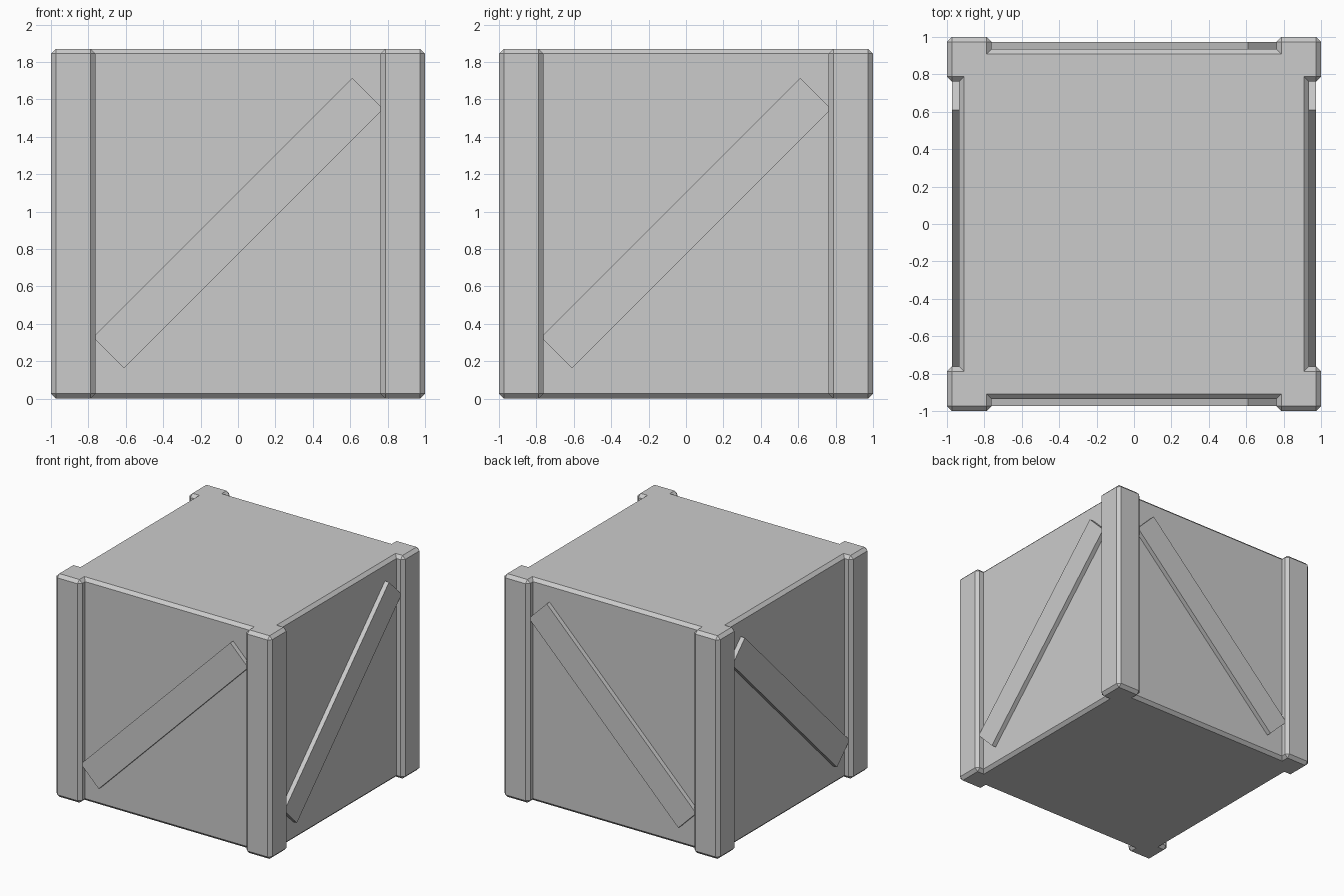
import bpy, bmesh
from math import pi
from mathutils import Matrix

HEIGHT, POST_IN, PANEL, BEVEL = 1.87, 0.762, 0.935, 0.026

if "Cube" in bpy.data.objects:
    bpy.data.objects.remove(bpy.data.objects["Cube"], do_unlink=True)

grey = bpy.data.materials.new("crate grey")
grey.use_nodes = True
grey.diffuse_color = (0.6, 0.6, 0.6, 1)
grey.node_tree.nodes["Principled BSDF"].inputs["Base Color"].default_value = (0.6, 0.6, 0.6, 1)


def add_object(name, bm):
    bmesh.ops.recalc_face_normals(bm, faces=bm.faces)
    mesh = bpy.data.meshes.new(name)
    bm.to_mesh(mesh)
    bm.free()
    mesh.materials.append(grey)
    obj = bpy.data.objects.new(name, mesh)
    bpy.context.collection.objects.link(obj)
    return obj


# Crate body: square outline with a raised post at each corner, turned four times
corner = [(PANEL, POST_IN), (1, POST_IN), (1, 1), (POST_IN, 1), (POST_IN, PANEL)]
outline = []
for i in range(4):
    outline += corner
    corner = [(-y, x) for x, y in corner]

bm = bmesh.new()
base = bm.faces.new([bm.verts.new((x, y, 0)) for x, y in outline])
top = bmesh.ops.extrude_face_region(bm, geom=[base], use_keep_orig=True)["geom"]
bmesh.ops.translate(bm, verts=[v for v in top if isinstance(v, bmesh.types.BMVert)],
                    vec=(0, 0, HEIGHT))
bmesh.ops.recalc_face_normals(bm, faces=bm.faces)

# Chamfer every outward edge, leaving the inner corners beside the posts sharp
convex = [e for e in bm.edges if e.is_convex]
bmesh.ops.bevel(bm, geom=convex, offset=BEVEL, offset_type='OFFSET',
                segments=1, profile=0.5, affect='EDGES')
add_object("crate_body", bm)

# Diagonal braces: the same slope on opposite sides
for name, side, turn in (("front_brace", -1, 0), ("back_brace", 1, 0),
                         ("right_brace", -1, pi / 2), ("left_brace", 1, pi / 2)):
    bm = bmesh.new()
    bmesh.ops.create_cube(bm, size=1)
    bmesh.ops.scale(bm, vec=(1.96, 0.063, 0.234), verts=bm.verts)
    place = (Matrix.Rotation(turn, 4, 'Z')
             @ Matrix.Translation((0, side * 0.942, HEIGHT / 2 + 0.003))
             @ Matrix.Rotation(-pi / 4, 4, 'Y'))
    bmesh.ops.transform(bm, matrix=place, verts=bm.verts)
    add_object(name, bm)
